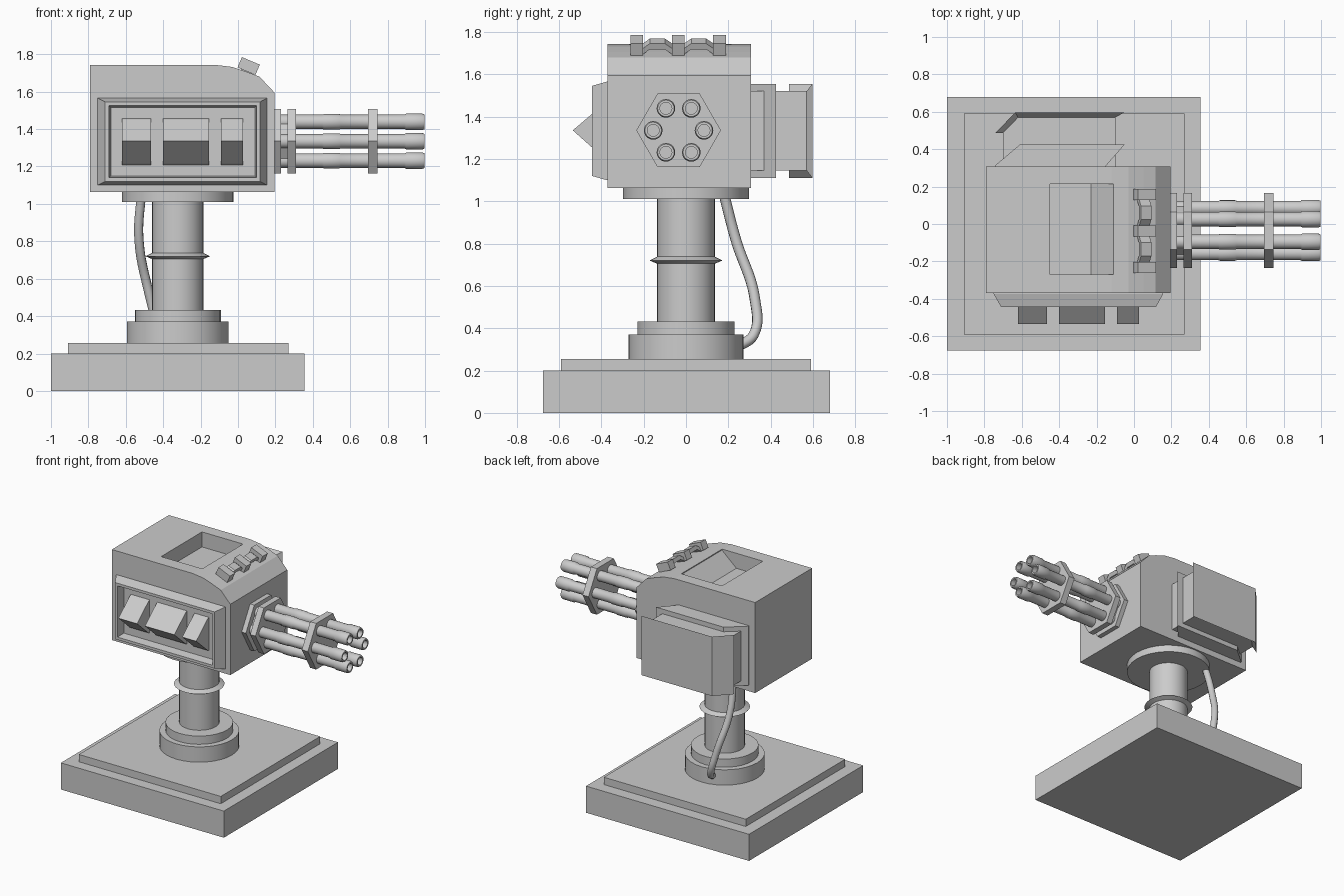
import bpy, bmesh, math
from mathutils import Vector, Matrix

if "Cube" in bpy.data.objects:
    bpy.data.objects.remove(bpy.data.objects["Cube"])


def finish(name, bm, smooth=False):
    bmesh.ops.recalc_face_normals(bm, faces=bm.faces)
    me = bpy.data.meshes.new(name)
    bm.to_mesh(me)
    bm.free()
    ob = bpy.data.objects.new(name, me)
    bpy.context.collection.objects.link(ob)
    if smooth:
        bpy.ops.object.select_all(action='DESELECT')
        ob.select_set(True)
        bpy.context.view_layer.objects.active = ob
        bpy.ops.object.shade_smooth_by_angle(angle=math.radians(35))
    return ob


def loft(name, rings, cap=True, smooth=False):
    """Skin a list of equally long closed loops of points."""
    bm = bmesh.new()
    vs = [[bm.verts.new(p) for p in r] for r in rings]
    n = len(vs[0])
    for a, b in zip(vs, vs[1:]):
        for i in range(n):
            bm.faces.new((a[i], a[(i + 1) % n], b[(i + 1) % n], b[i]))
    if cap:
        bm.faces.new(vs[0])
        bm.faces.new(vs[-1])
    return finish(name, bm, smooth)


def box(name, x, y, z):
    return loft(name, [[(x[0], y[0], h), (x[1], y[0], h), (x[1], y[1], h), (x[0], y[1], h)] for h in z])


def prism_y(name, xz, y0, y1):
    return loft(name, [[(x, y, z) for x, z in xz] for y in (y0, y1)])


def prism_x(name, yz, x0, x1):
    return loft(name, [[(x, y, z) for y, z in yz] for x in (x0, x1)])


def prism_z(name, xy, z0, z1):
    return loft(name, [[(x, y, z) for x, y in xy] for z in (z0, z1)])


def turned(name, prof, centre, axis='Z', n=32, smooth=True):
    """Revolve (radius, height) points around the Z or X axis."""
    rings = []
    for r, h in prof:
        ring = []
        for i in range(n):
            a = 2 * math.pi * i / n
            u, v = r * math.cos(a), r * math.sin(a)
            ring.append(Vector(centre) + Vector((u, v, h) if axis == 'Z' else (h, u, v)))
        rings.append(ring)
    return loft(name, rings, True, smooth)


def cut(ob, cutter):
    m = ob.modifiers.new("cut", 'BOOLEAN')
    m.object, m.operation, m.solver = cutter, 'DIFFERENCE', 'EXACT'
    bpy.context.view_layer.objects.active = ob
    bpy.ops.object.modifier_apply(modifier=m.name)
    bpy.data.objects.remove(cutter)


# Base plates
box("base_plate", (-1, 0.355), (-0.675, 0.68), (0, 0.2))
box("base_step", (-0.91, 0.27), (-0.59, 0.59), (0.2, 0.255))

# Pedestal: collars, column with sharp ring, flange
turned("pedestal", [(0.272, 0.25), (0.272, 0.37), (0.23, 0.37), (0.23, 0.432), (0.137, 0.432),
                    (0.137, 0.705), (0.172, 0.72), (0.137, 0.738), (0.137, 1.01),
                    (0.297, 1.01), (0.297, 1.065)], (-0.322, 0, 0))

# Cable from head to collar
curve = bpy.data.curves.new("cable", 'CURVE')
curve.dimensions = '3D'
curve.bevel_depth = 0.025
curve.bevel_resolution = 3
curve.use_fill_caps = True
path = [(-0.515, 0.17, 1.07), (-0.53, 0.235, 0.82), (-0.48, 0.325, 0.54), (-0.43, 0.32, 0.37), (-0.39, 0.24, 0.31)]
sp = curve.splines.new('BEZIER')
sp.bezier_points.add(len(path) - 1)
for p, co in zip(sp.bezier_points, path):
    p.co = co
    p.handle_left_type = p.handle_right_type = 'AUTO'
bpy.context.collection.objects.link(bpy.data.objects.new("cable", curve))

# Head with sloped nose and ramped hatch in the roof
head = prism_y("head", [(-0.79, 1.063), (0.195, 1.063), (0.195, 1.595), (0.115, 1.68), (0.05, 1.705),
                        (-0.03, 1.732), (-0.12, 1.743), (-0.79, 1.743)], -0.37, 0.307)
cut(head, prism_y("hatch_cutter", [(-0.45, 1.85), (-0.45, 1.63), (-0.23, 1.63), (-0.11, 1.735), (-0.11, 1.85)],
                  -0.27, 0.215))

# Front vent frame, tapered with a recess
def rect(y, x0, x1, z0, z1):
    return [(x0, y, z0), (x1, y, z0), (x1, y, z1), (x0, y, z1)]

loft("vent_frame", [rect(-0.36, -0.755, 0.158, 1.10, 1.565), rect(-0.375, -0.75, 0.155, 1.10, 1.565),
                    rect(-0.445, -0.71, 0.117, 1.12, 1.545), rect(-0.445, -0.69, 0.10, 1.14, 1.525),
                    rect(-0.385, -0.68, 0.09, 1.15, 1.515)])

# Wedge fins in the vent
for i, (x0, x1) in enumerate([(-0.62, -0.465), (-0.40, -0.155), (-0.09, 0.027)]):
    prism_x(f"vent_fin_{i + 1}", [(-0.38, 1.205), (-0.40, 1.215), (-0.535, 1.335), (-0.40, 1.45), (-0.38, 1.46)], x0, x1)

# Rear box: mounting plate, core and flared cover
prism_z("rear_mount", [(-0.74, 0.30), (-0.74, 0.315), (-0.61, 0.425), (-0.05, 0.425), (-0.16, 0.30)], 1.11, 1.555)
prism_z("rear_core", [(-0.70, 0.30), (-0.70, 0.487), (-0.62, 0.575), (-0.10, 0.575), (-0.10, 0.30)], 1.145, 1.52)
outer = [(-0.74, 0.487), (-0.635, 0.597), (-0.05, 0.597)]
inner = [(-0.70, 0.487), (-0.62, 0.57), (-0.10, 0.57)]
loft("rear_cover", [[(*o, 1.11), (*o, 1.555), (*i, 1.52), (*i, 1.145)] for o, i in zip(outer, inner)])

# Hexagonal barrel holders and hub
AX = (0, -0.035, 1.335)
for name, x0, x1, r in [("rear_holder", 0.19, 0.23, 0.2), ("middle_holder", 0.265, 0.31, 0.2),
                        ("barrel_hub", 0.22, 0.27, 0.15), ("front_holder", 0.695, 0.745, 0.2)]:
    turned(name, [(r, x0), (r, x1)], AX, 'X', 6, False)

# Six hollow stepped barrels
for i in range(6):
    a = i * math.pi / 3
    c = Vector(AX) + 0.12 * Vector((0, math.cos(a), math.sin(a)))
    turned(f"barrel_{i + 1}", [(0.038, 0.2), (0.038, 0.45), (0.042, 0.46), (0.042, 0.54), (0.038, 0.55),
                               (0.038, 0.89), (0.044, 0.90), (0.044, 0.985), (0.039, 0.998),
                               (0.028, 0.998), (0.028, 0.91)], c, 'X', 20)

# Roof clamp: three tilted blocks joined by bent links
tilt = Matrix.Translation((0.057, 0, 1.737)) @ Matrix.Rotation(math.radians(23), 4, 'Y')
for i, y in enumerate((-0.232, -0.037, 0.158)):
    box(f"clamp_block_{i + 1}", (-0.052, 0.052), (y - 0.03, y + 0.03), (-0.03, 0.03)).matrix_world = tilt
for i, y in enumerate((-0.135, 0.06)):
    link = [(-0.075, -0.02), (-0.035, 0.01), (0.035, 0.01), (0.075, -0.02)]
    outline = [(y + dy, dz + 0.012) for dy, dz in link] + [(y + dy, dz - 0.018) for dy, dz in reversed(link)]
    prism_x(f"clamp_link_{i + 1}", outline, -0.03, 0.03).matrix_world = tilt
